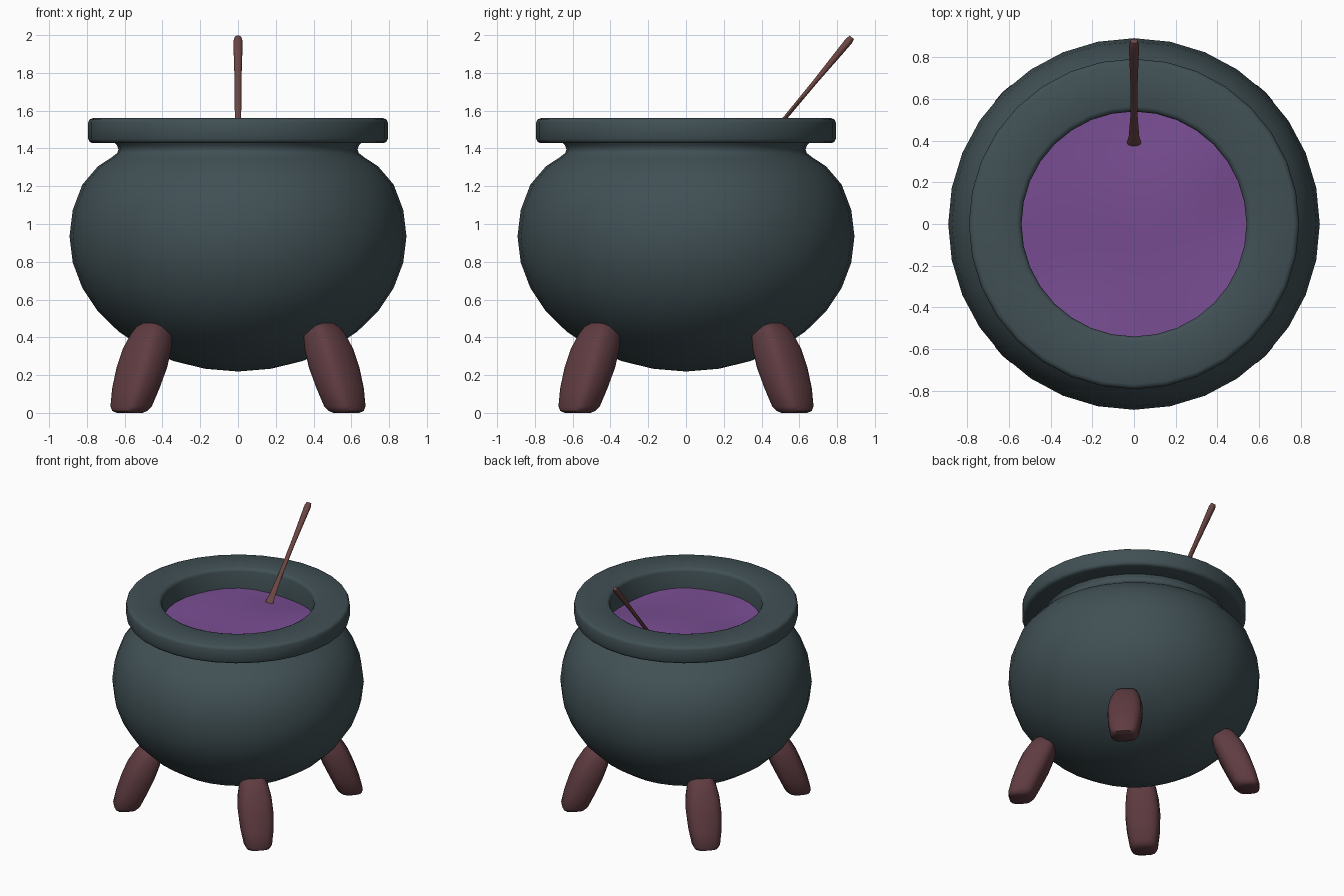
import bpy, math
from math import sin, cos, pi
from mathutils import Vector

if "Cube" in bpy.data.objects:
    bpy.data.objects.remove(bpy.data.objects["Cube"])


def material(name, rgb):
    m = bpy.data.materials.new(name)
    m.diffuse_color = (*rgb, 1)
    m.use_nodes = True
    m.node_tree.nodes["Principled BSDF"].inputs["Base Color"].default_value = m.diffuse_color
    return m


iron = material("dark_iron", (0.052, 0.08, 0.09))
potion = material("purple_potion", (0.19, 0.075, 0.29))
wood = material("leg_wood", (0.115, 0.045, 0.053))
stick = material("stirrer_wood", (0.15, 0.06, 0.055))


def make(name, verts, faces, mat, angle=50):
    me = bpy.data.meshes.new(name)
    me.from_pydata(verts, [], faces)
    me.materials.append(mat)
    ob = bpy.data.objects.new(name, me)
    bpy.context.collection.objects.link(ob)
    bpy.ops.object.select_all(action='DESELECT')
    ob.select_set(True)
    bpy.context.view_layer.objects.active = ob
    bpy.ops.object.shade_smooth_by_angle(angle=math.radians(angle))
    return ob


def loft(name, rings, mat, cap_start=True, cap_end=True, angle=50):
    """Skin equal-length rings of points, each counter-clockwise, bottom to top."""
    n = len(rings[0])
    verts = [p for r in rings for p in r]
    faces = [(k * n + i, k * n + (i + 1) % n, (k + 1) * n + (i + 1) % n, (k + 1) * n + i)
             for k in range(len(rings) - 1) for i in range(n)]
    if cap_start:
        faces.append(tuple(reversed(range(n))))
    if cap_end:
        faces.append(tuple(range(len(verts) - n, len(verts))))
    return make(name, verts, faces, mat, angle)


def circle(r, z, n=32):
    return [(r * cos(2 * pi * i / n), r * sin(2 * pi * i / n), z) for i in range(n)]


# Pot body: squashed sphere below, shoulder and pinched neck above
step = pi / 16
profile = [(0.892 * cos(k * step), 0.935 + 0.715 * sin(k * step)) for k in range(-8, 3)]
profile[0] = (0.01, 0.22)
profile += [(0.742, 1.305), (0.67, 1.352), (0.64, 1.375), (0.633, 1.395), (0.64, 1.415), (0.66, 1.44)]
loft("pot_body", [circle(r, z) for r, z in profile], iron, cap_end=False)

# Rim: thick rounded band, inner wall running down past the liquid
rim = [(0.62, 1.428), (0.77, 1.428), (0.785, 1.434), (0.793, 1.45), (0.793, 1.538), (0.786, 1.553),
       (0.77, 1.56), (0.565, 1.56), (0.548, 1.553), (0.54, 1.535), (0.54, 1.34)]
loft("pot_rim", [circle(r, z) for r, z in rim], iron, False, False)

# Liquid: gently wavy disc
def wave(x, y):
    return 1.4 + 0.016 * sin(6 * x + 0.8) * cos(5 * y + 0.4) + 0.01 * sin(7 * y - 3 * x)

surface = [[(x, y, wave(x, y)) for x, y, _ in circle(r, 0)]
           for r in [0.545 - 0.0535 * k for k in range(11)]]
loft("liquid", surface, potion, cap_start=False)


# Legs: four splayed barrel-shaped feet on the diagonals
def rounded(a, b, n=16):
    pts = []
    for i in range(n):
        c, s = cos(2 * pi * i / n), sin(2 * pi * i / n)
        pts.append((a * math.copysign(abs(c) ** 0.65, c), b * math.copysign(abs(s) ** 0.65, s)))
    return pts


# z, distance from axis, radial half size, tangential half size
leg_rings = [(0.0, 0.81, 0.055, 0.065), (0.01, 0.81, 0.078, 0.086), (0.035, 0.80, 0.094, 0.1),
             (0.13, 0.765, 0.105, 0.117), (0.24, 0.72, 0.112, 0.125), (0.34, 0.68, 0.11, 0.118),
             (0.42, 0.645, 0.095, 0.1), (0.46, 0.63, 0.077, 0.08), (0.478, 0.622, 0.052, 0.055)]
for side, turn in (("front_right", -45), ("back_right", 45), ("back_left", 135), ("front_left", 225)):
    t = math.radians(turn)
    rings = []
    for z, r, a, b in leg_rings:
        rings.append([((r + u) * cos(t) - v * sin(t), (r + u) * sin(t) + v * cos(t), z)
                      for u, v in rounded(a, b)])
    loft(side + "_leg", rings, wood)

# Stirring stick: leaning back, flared at the blade and swollen at the handle end
low, high = Vector((0, 0.325, 1.32)), Vector((0, 0.878, 1.988))
axis = (high - low).normalized()
across = Vector((1, 0, 0))
normal = axis.cross(across)
rings = []
# fraction along stick, half width, half thickness
for f, w, h in ((0, 0.045, 0.012), (0.08, 0.038, 0.012), (0.18, 0.025, 0.011), (0.36, 0.017, 0.011),
                (0.65, 0.018, 0.013), (0.88, 0.023, 0.019), (0.97, 0.025, 0.021), (1.0, 0.018, 0.015)):
    c = low.lerp(high, f)
    rings.append([c + across * w * cos(2 * pi * i / 10) + normal * h * sin(2 * pi * i / 10)
                  for i in range(10)])
loft("stirring_stick", rings, stick)
